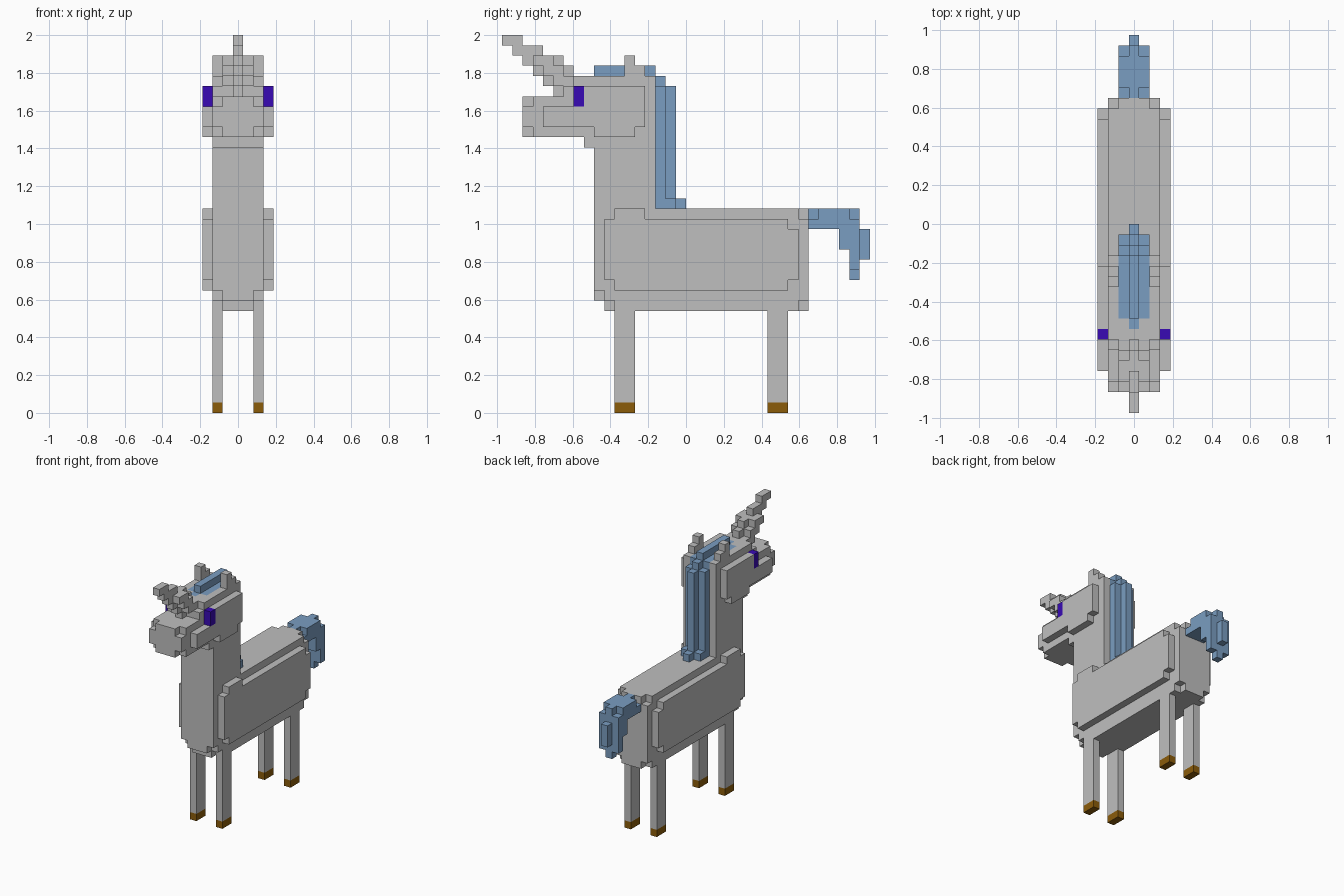
import bpy, bmesh
from mathutils import Vector

cube = bpy.data.objects.get("Cube")
if cube:
    bpy.data.objects.remove(cube, do_unlink=True)

U = 2 / 37      # size of one block
cells = {}      # (x, y, z) block -> part name


def fill(part, x0, x1, y0, y1, z0, z1):
    """Fill blocks on both sides whose distance from the middle is x0..x1."""
    for x in range(x0, x1 + 1):
        for y in range(y0, y1):
            for z in range(z0, z1):
                for s in (-x, x):
                    if part is None:
                        cells.pop((s, y, z), None)
                    else:
                        cells[s, y, z] = part


def carve(*box):
    fill(None, *box)


# Torso core with trimmed corners
fill("torso", 0, 2, 9, 30, 10, 20)
carve(0, 2, 9, 10, 10, 11)
for y, z in ((9, 11), (10, 10), (29, 10), (29, 19)):
    carve(2, 2, y, y + 1, z, z + 1)

# Flank plates with stepped corners
fill("flanks", 3, 3, 11, 28, 12, 19)
fill("flanks", 3, 3, 10, 11, 13, 19)
fill("flanks", 3, 3, 28, 29, 13, 18)
fill("flanks", 3, 3, 11, 14, 19, 20)

# Neck and throat step
fill("neck", 0, 2, 9, 15, 20, 27)
fill("neck", 0, 2, 8, 9, 26, 27)

# Head: muzzle, brow, crown
fill("head", 0, 2, 2, 15, 27, 31)
fill("head", 0, 2, 6, 15, 31, 32)
fill("head", 0, 2, 7, 15, 32, 33)
for z in (27, 30):
    carve(2, 2, 2, 3, z, z + 1)

# Cheeks
fill("cheeks", 3, 3, 4, 14, 28, 30)
fill("cheeks", 3, 3, 8, 14, 30, 32)
fill("cheeks", 3, 3, 9, 13, 27, 28)

# Eyes and ears
fill("eyes", 3, 3, 7, 8, 30, 32)
fill("ears", 2, 2, 12, 13, 33, 35)
fill("ears", 2, 2, 13, 14, 33, 34)

# Horn: stepped core with wider rings
for z, y0, y1 in ((36, 0, 2), (35, 1, 4), (34, 2, 6), (33, 3, 7), (32, 4, 7), (31, 5, 6)):
    fill("horn", 0, 0, y0, y1, z, z + 1)
for z, y0, y1 in ((34, 3, 5), (33, 4, 6), (32, 5, 7)):
    fill("horn", 1, 1, y0, y1, z, z + 1)

# Mane: crest on the crown, then a ridged fall down the neck
fill("mane", 0, 0, 8, 15, 32, 33)
fill("mane", 1, 1, 9, 15, 32, 33)
fill("mane", 0, 0, 9, 15, 33, 34)
fill("mane", 0, 1, 15, 16, 20, 32)
fill("mane", 0, 0, 15, 16, 32, 33)
fill("mane", 0, 0, 16, 17, 20, 32)
fill("mane", 1, 1, 16, 17, 20, 21)
fill("mane", 0, 0, 17, 18, 20, 21)

# Tail
fill("tail", 0, 1, 30, 35, 18, 20)
fill("tail", 0, 1, 33, 35, 16, 18)
fill("tail", 0, 1, 34, 35, 14, 16)
fill("tail", 0, 0, 34, 35, 13, 14)
fill("tail", 0, 0, 35, 36, 15, 18)
for y in (30, 34):
    carve(1, 1, y, y + 1, 19, 20)

# Legs and hooves
for name, y in (("front", 11), ("back", 26)):
    fill(name + "_legs", 2, 2, y, y + 2, 1, 10)
    fill(name + "_hooves", 2, 2, y, y + 2, 0, 1)


def material(name, rgb):
    m = bpy.data.materials.new(name)
    m.use_nodes = True
    m.diffuse_color = (*rgb, 1)
    bsdf = next(n for n in m.node_tree.nodes if n.type == "BSDF_PRINCIPLED")
    bsdf.inputs["Base Color"].default_value = (*rgb, 1)
    return m


grey = material("light grey", (0.52, 0.52, 0.52))
blue = material("soft blue", (0.195, 0.337, 0.533))
purple = material("violet", (0.04, 0.003, 0.46))
brown = material("hoof brown", (0.26, 0.107, 0.003))
COLOURS = {"mane": blue, "tail": blue, "eyes": purple,
           "front_hooves": brown, "back_hooves": brown}


def build(part):
    """Skin the outer sides of a part's blocks and merge the flat areas."""
    bm = bmesh.new()
    for cell in [c for c, p in cells.items() if p == part]:
        for axis in range(3):
            for sign in (-1, 1):
                near = list(cell)
                near[axis] += sign
                if tuple(near) in cells:
                    continue
                n, a, b = Vector(), Vector(), Vector()
                n[axis] = sign / 2
                a[(axis + 1) % 3] = 0.5
                b[(axis + 2) % 3] = 0.5 * sign
                mid = Vector(cell) + Vector((0, 0.5 - 18, 0.5)) + n
                corners = (mid - a - b, mid + a - b, mid + a + b, mid - a + b)
                bm.faces.new([bm.verts.new(p * U) for p in corners])
    bmesh.ops.remove_doubles(bm, verts=bm.verts, dist=U / 100)
    bmesh.ops.dissolve_limit(bm, angle_limit=0.01, verts=bm.verts, edges=bm.edges)
    mesh = bpy.data.meshes.new(part)
    bm.to_mesh(mesh)
    bm.free()
    mesh.materials.append(COLOURS.get(part, grey))
    bpy.context.collection.objects.link(bpy.data.objects.new(part, mesh))


for part in dict.fromkeys(cells.values()):
    build(part)
